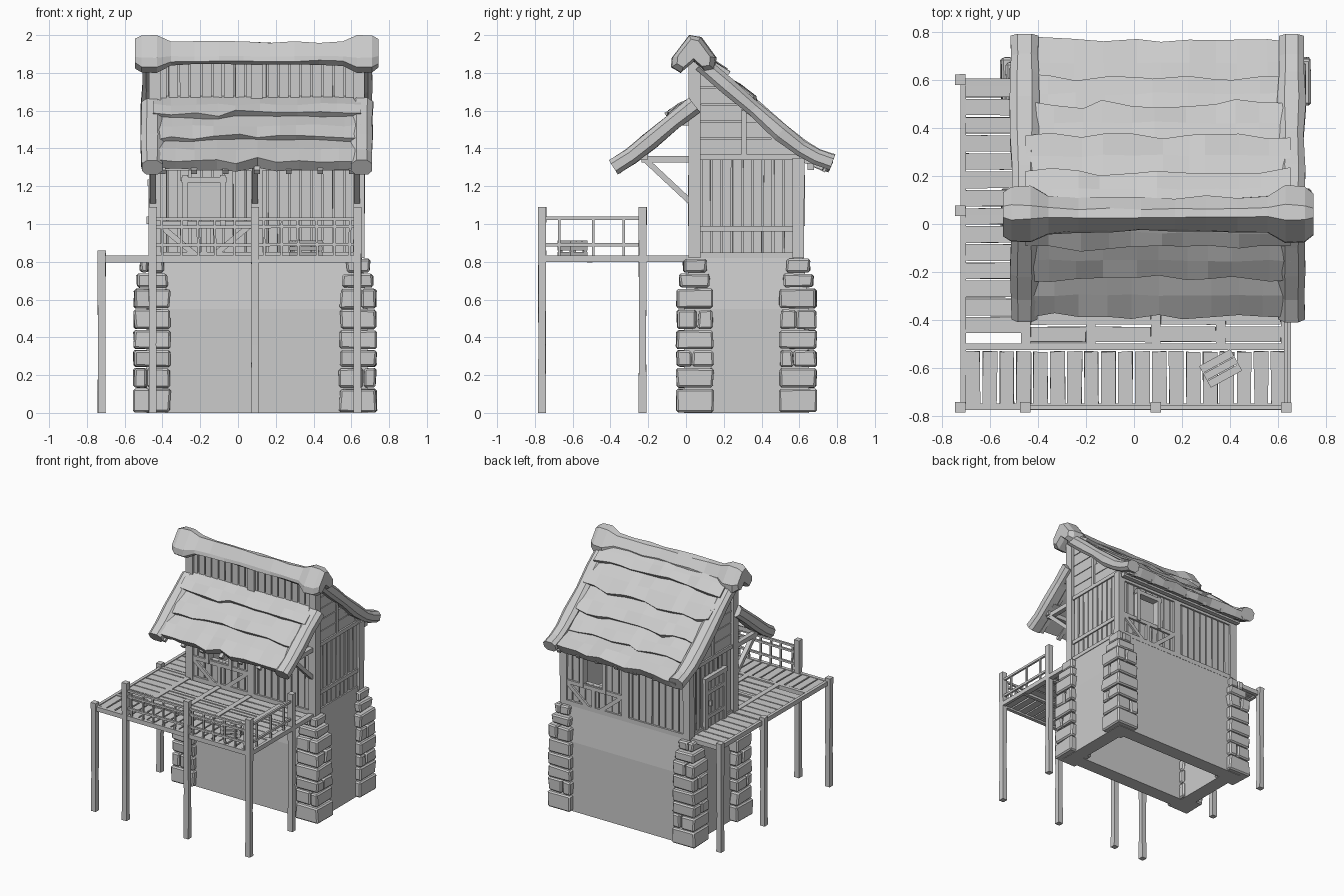
import bpy, bmesh, random
from mathutils import Vector, Matrix
random.seed(4)
CX, CY = 0.1, 0.32            # centre of the house
EX = (-0.455, 0.655)          # x of the two gable ends


def jit(a):
    return random.uniform(-a, a)


class Part:
    """Collects boxes, beams and lofts into one flat-shaded object."""
    def __init__(self, name, matrix=Matrix()):
        self.name, self.m, self.bm = name, matrix, bmesh.new()

    def loft(self, rings):
        vs = [[self.bm.verts.new(p) for p in r] for r in rings]
        n = len(rings[0])
        for a, b in zip(vs, vs[1:]):
            for i in range(n):
                self.bm.faces.new((a[i], a[(i + 1) % n], b[(i + 1) % n], b[i]))
        self.bm.faces.new(vs[0])
        self.bm.faces.new(vs[-1])

    def box(self, x0, x1, y0, y1, z0, z1, j=0):
        self.loft([[(x + jit(j), y + jit(j), z + jit(j) * 0.4) for x, y in
                    ((x0, y0), (x1, y0), (x1, y1), (x0, y1))] for z in (z0, z1)])

    def beam(self, a, b, w, h):
        a, b = Vector(a), Vector(b)
        d = (b - a).normalized()
        s = d.cross(Vector((0, 0, 1)) if abs(d.z) < 0.95 else Vector((1, 0, 0))).normalized()
        u = s.cross(d)
        c = [s * i * w / 2 + u * k * h / 2 for i, k in ((-1, -1), (1, -1), (1, 1), (-1, 1))]
        self.loft([[p + o for o in c] for p in (a, b)])

    def finish(self, bevel=0):
        bmesh.ops.recalc_face_normals(self.bm, faces=self.bm.faces)
        me = bpy.data.meshes.new(self.name)
        self.bm.to_mesh(me)
        self.bm.free()
        ob = bpy.data.objects.new(self.name, me)
        ob.matrix_world = self.m
        bpy.context.collection.objects.link(ob)
        if bevel:
            md = ob.modifiers.new("bevel", 'BEVEL')
            md.width, md.segments = bevel, 1
        return ob


# Hollow stone base: outer skin up, inner skin down, open underneath
p = Part("base_wall")
def rect(ix, z):
    return [(CX + sx * (0.585 - ix), CY + sy * (0.33 - ix), z)
            for sx, sy in ((-1, -1), (1, -1), (1, 1), (-1, 1))]
rings = [[p.bm.verts.new(c) for c in rect(i, z)] for i, z in
         ((0.11, 0.79), (0.11, 0), (0, 0), (0, 0.55), (0.03, 0.82))]
for a, b in zip(rings, rings[1:]):
    for i in range(4):
        p.bm.faces.new((a[i], a[(i + 1) % 4], b[(i + 1) % 4], b[i]))
p.bm.faces.new(rings[0])
p.bm.faces.new(rings[-1])
p.finish()

# Corner stone stacks, alternating whole and split courses
levels = [0, 0.13, 0.24, 0.335, 0.44, 0.55, 0.66, 0.74, 0.82]
for name, cx, cy in (("front_left", -0.455, 0.047), ("front_right", 0.635, 0.047),
                     ("back_left", -0.455, 0.593), ("back_right", 0.635, 0.593)):
    p = Part(name + "_corner_stones")
    for k, (z0, z1) in enumerate(zip(levels, levels[1:])):
        w = (0.097, 0.097, 0.096, 0.097, 0.094, 0.095, 0.08, 0.062)[k]
        s = jit(0.03)
        cuts = [(-w, w)] if k % 3 == 0 else [(-w, s - 0.003), (s + 0.003, w)]
        for a, b in cuts:
            if k % 2:
                p.box(cx + a, cx + b, cy - w, cy + w, z0 + 0.004, z1 - 0.004, 0.006)
            else:
                p.box(cx - w, cx + w, cy + a, cy + b, z0 + 0.004, z1 - 0.004, 0.006)
    p.finish(0.01)


# Long walls: local u along the wall, outer face at y = 0, same layout turned for the back
def long_wall(name, m, top, high):
    W0, W1, Z0, Z1 = -0.38, -0.18, 1.02, 1.23      # window opening
    p = Part(name + "_wall_boards", m)
    for x0, x1, z0, z1 in ((-0.54, W0, 0.82, top), (W1, 0.54, 0.82, top),
                           (W0, W1, 0.82, Z0), (W0, W1, Z1, top)):
        p.box(x0, x1, 0.025, 0.05, z0, z1)
    for i in range(18):
        a = -0.525 + i * 0.0585
        b = a + 0.049
        spans = [(0.84, top)]
        if b > W0 and a < W1:
            spans = [(0.84, Z0), (Z1, top)]
        for z0, z1 in spans:
            p.box(a, b, 0.012, 0.03, z0, z1, 0.002)
    p.finish()
    p = Part(name + "_timber_frame", m)
    for x in (-0.54, 0.54):
        p.box(x - 0.03, x + 0.03, -0.005, 0.055, 0.82, high, 0.002)
    p.box(-0.03, 0.03, -0.003, 0.05, 0.82, top)
    for z in (0.835, 1.30):
        p.box(-0.54, 0.54, -0.002, 0.05, z - 0.018, z + 0.018)
    p.box(-0.54, 0.0, -0.002, 0.05, 0.985, 1.015)
    for x in (W0, W1):
        p.box(x - 0.015, x + 0.015, -0.01, 0.05, 0.99, 1.26)
    p.box(W0 - 0.02, W1 + 0.02, -0.01, 0.05, 1.22, 1.25)
    p.beam((-0.51, 0.008, 0.99), (-0.33, 0.008, 0.84), 0.02, 0.03)
    p.beam((-0.04, 0.008, 0.99), (-0.22, 0.008, 0.84), 0.02, 0.03)
    p.box(-0.295, -0.265, -0.002, 0.03, 0.84, 1.0)
    p.finish()

long_wall("front", Matrix.Translation((CX, 0.02, 0)), 1.87, 1.87)
long_wall("back", Matrix.Translation((CX, 0.62, 0)) @ Matrix.Rotation(3.14159265, 4, 'Z'), 1.35, 1.35)


# Gable walls under the single back slope
def slope_y(z):
    return min(0.6, 0.06 + (1.85 - z) / 0.94)

for name, x, s in (("left", -0.44, -1), ("right", 0.64, 1)):
    p = Part(name + "_gable_boards")
    prof = [(0.03, 0.82), (0.61, 0.82), (0.61, 1.34), (0.06, 1.86), (0.03, 1.86)]
    p.loft([[(x + d * s, y, z) for y, z in prof] for d in (-0.03, -0.005)])
    for i in range(9):
        a = 0.085 + i * 0.0545
        p.box(x - 0.01, x + 0.008 * s + 0.002, a, a + 0.044, 0.84, 1.35, 0.002)
    for z0, z1 in ((1.37, 1.45), (1.455, 1.54), (1.545, 1.63), (1.635, 1.72), (1.725, 1.8)):
        for a, b in ((0.07, 0.295), (0.32, 0.7)):
            e0, e1 = min(b, slope_y(z0)), min(b, slope_y(z1))
            if e1 > a + 0.01:
                p.loft([[(x + d * s, y, z) for y, z in ((a, z0), (e0, z0), (e1, z1), (a, z1))]
                        for d in (-0.01, 0.008)])
    p.finish()
    p = Part(name + "_gable_frame")
    f = sorted((x - 0.03 * s, x + 0.02 * s))
    for z0, z1 in ((0.82, 0.85), (0.96, 0.99), (1.34, 1.37)):
        if not (s < 0 and z0 == 0.96):
            p.box(*f, 0.05, 0.6, z0, z1)
    p.box(*f, 0.295, 0.32, 1.36, 1.6)
    p.finish()

# Door on the left side with frame, battens and handle
p = Part("door")
for i in range(4):
    p.box(-0.465, -0.44, 0.2 + i * 0.05, 0.246 + i * 0.05, 0.835, 1.2)
for y in (0.185, 0.415):
    p.box(-0.475, -0.44, y - 0.018, y + 0.018, 0.83, 1.23)
p.box(-0.48, -0.44, 0.16, 0.44, 1.2, 1.235)
for z in (0.92, 1.11):
    p.box(-0.475, -0.46, 0.2, 0.4, z - 0.015, z + 0.015)
p.box(-0.485, -0.465, 0.36, 0.375, 1.0, 1.04)
p.finish()


# Thatch: each course is a jittered slab lofted along x
def thatch(name, courses, t):
    for k, (a, b) in enumerate(courses):
        p = Part("%s_course_%d" % (name, k + 1))
        a, b = Vector((0, *a)), Vector((0, *b))
        d = (b - a).normalized()
        n = Vector((0, -d.z, d.y)) * (1 if d.y > 0 else -1)
        mid = (a * 0.45 + b * 0.55) + n * 0.006
        rings = []
        for i in range(11):
            off = Vector((-0.45 + i * 0.11 + (jit(0.025) if 0 < i < 10 else 0), 0, 0))
            e, h = d * jit(0.018), n * jit(0.012)
            rings.append([off + q for q in (a, mid + n * jit(0.009), b + e + h,
                          b + e * 1.3 - d * 0.008 - n * t, a - n * t)])
        p.loft(rings)
        p.finish()

thatch("back_roof", [((0.05, 1.92), (0.22, 1.81)), ((0.17, 1.81), (0.37, 1.665)),
                     ((0.32, 1.665), (0.5, 1.53)), ((0.45, 1.53), (0.61, 1.415)),
                     ((0.55, 1.42), (0.765, 1.335))], 0.062)
thatch("porch_roof", [((0.05, 1.68), (-0.1, 1.585)), ((-0.05, 1.585), (-0.23, 1.46)),
                      ((-0.18, 1.46), (-0.385, 1.335))], 0.06)


# Rounded thatch rolls along the gable edges
def edge_roll(name, path):
    for side, x in zip(("left", "right"), EX):
        p = Part(name + "_edge_" + side)
        pts = [Vector((x, y, z)) for y, z in path]
        rings = []
        for i, c in enumerate(pts):
            d = (pts[min(i + 1, len(pts) - 1)] - pts[max(i - 1, 0)]).normalized()
            n = Vector((0, -d.z, d.y)) * (1 if d.y > 0 else -1)
            k = 1 + jit(0.12)
            rings.append([c + Vector((u * 0.056 * k, 0, 0)) + n * v * 0.045 * k for u, v in
                          ((-1, -0.5), (-0.6, -1), (0.6, -1), (1, -0.5), (1, 0.5), (0.5, 1), (-0.5, 1), (-1, 0.5))])
        p.loft(rings)
        p.finish()

edge_roll("back_roof", [(0.08, 1.85), (0.22, 1.73), (0.36, 1.61), (0.5, 1.485), (0.61, 1.4), (0.69, 1.355), (0.775, 1.325)])
edge_roll("porch_roof", [(0.045, 1.63), (-0.07, 1.54), (-0.19, 1.44), (-0.29, 1.36), (-0.385, 1.3)])

# Ridge cap with swollen ends
p = Part("ridge_cap")
prof = [(0.02, 2.0), (0.08, 1.99), (0.16, 1.88), (0.15, 1.82), (0.10, 1.81),
        (0.04, 1.86), (-0.03, 1.8), (-0.08, 1.83), (-0.075, 1.88)]
half = [(0.645, 0.75), (0.61, 0.98), (0.53, 1.0), (0.455, 0.66), (0.33, 0.6), (0.2, 0.62), (0.07, 0.57)]
for_rings = [(-x, k) for x, k in half] + half[::-1]
p.loft([[(CX + x, 0.04 + (y - 0.04) * k + jit(0.005), 1.91 + (z - 1.91) * k + (jit(0.006) if k < 0.9 else 0))
         for y, z in prof] for x, k in for_rings])
p.finish()

# Rafters and purlins below both roofs
p = Part("rafters")
for i in range(7):
    x = -0.4 + i * 0.167
    p.beam((x, 0.1, 1.785), (x, 0.58, 1.36), 0.03, 0.03)
    p.beam((x, 0.58, 1.36), (x, 0.74, 1.285), 0.03, 0.025)
    p.beam((x, 0.03, 1.59), (x, -0.36, 1.275), 0.03, 0.025)
for y, z in ((0.66, 1.305), (-0.22, 1.36), (0.0, 1.54)):
    p.box(-0.46, 0.66, y - 0.018, y + 0.018, z - 0.018, z + 0.018)
p.finish()

# Porch roof brackets
for name, x in (("left", -0.45), ("middle", 0.09), ("right", 0.63)):
    p = Part("porch_bracket_" + name)
    p.box(x - 0.018, x + 0.018, -0.235, 0.03, 1.325, 1.36)
    p.beam((x, 0.02, 1.12), (x, -0.21, 1.335), 0.034, 0.03)
    p.finish()

# Deck: side walk, inner panels and front strip
p = Part("deck_planks")
for i in range(18):
    y = 0.595 - i * 0.0755
    if y > -0.46:
        p.box(-0.71, -0.45, y - 0.068, y, 0.81, 0.828, 0.002)
for i in range(19):
    x = -0.7 + i * 0.0705
    p.box(x, x + 0.06, -0.755, -0.53, 0.81, 0.828, 0.003)
xs = [-0.45, -0.18, 0.09, 0.36, 0.63]
for a, b in zip(xs, xs[1:]):
    for i in range(7):
        y = -0.49 + i * 0.072
        p.box(a + 0.02, b - 0.02, y, y + 0.063, 0.81, 0.826, 0.002)
p.finish()
p = Part("deck_frame")
for x in xs:
    p.box(x - 0.02, x + 0.02, -0.5, 0.02, 0.8, 0.832)
for x0, x1, y in ((-0.72, 0.64, -0.76), (-0.72, 0.64, -0.51), (-0.45, 0.64, -0.23), (-0.72, -0.45, 0.59), (-0.72, -0.45, 0.05)):
    p.box(x0, x1, y - 0.014, y + 0.014, 0.797, 0.832)
for x, y1 in ((-0.71, 0.6), (0.64, 0.02)):
    p.box(x - 0.012, x + 0.012, -0.76, y1, 0.8, 0.834)
p.finish()

# Deck posts, slightly tapered
for k, (x, y, h) in enumerate(((-0.722, -0.762, 0.86), (-0.452, -0.762, 1.09), (0.09, -0.762, 1.09), (0.632, -0.762, 1.09),
                               (0.632, -0.23, 1.09), (-0.722, 0.055, 0.86), (-0.722, 0.6, 0.86))):
    p = Part("deck_post_%d" % (k + 1))
    p.loft([[(x + a * r + jit(0.001), y + b * r + jit(0.001), z) for a, b in ((-1, -1), (1, -1), (1, 1), (-1, 1))]
            for z, r in ((0, 0.021), (h * 0.33, 0.019), (h * 0.66, 0.02), (h, 0.022))])
    p.finish()

# Railings along the front and right edge
p = Part("railing")
for z in (0.89, 0.985, 1.03):
    p.beam((-0.45, -0.762, z + jit(0.004)), (0.63, -0.762, z + jit(0.004)), 0.016, 0.016)
    if z != 0.985:
        p.beam((0.632, -0.76, z), (0.632, -0.23, z), 0.016, 0.018)
for x in (-0.4, -0.3, -0.21, -0.12, -0.02, 0.14, 0.23, 0.32, 0.42, 0.51, 0.59):
    p.beam((x, -0.762, 0.83), (x + jit(0.006), -0.762, 1.035), 0.013, 0.013)
for y in (-0.67, -0.49, -0.33):
    p.beam((0.632, y, 0.83), (0.632, y, 1.035), 0.013, 0.013)
p.finish()

# Slatted crate on the deck
p = Part("crate", Matrix.Translation((0.36, -0.6, 0.828)) @ Matrix.Rotation(0.5, 4, 'Z'))
for z in (0.004, 0.032, 0.06):
    for s in (-1, 1):
        p.box(-0.072, 0.072, s * 0.047 - 0.004, s * 0.047 + 0.004, z, z + 0.02)
        p.box(s * 0.07 - 0.004, s * 0.07 + 0.004, -0.047, 0.047, z, z + 0.02)
for x in (-0.06, 0.06):
    for y in (-0.04, 0.04):
        p.box(x - 0.008, x + 0.008, y - 0.008, y + 0.008, 0, 0.08)
for i in range(3):
    p.box(-0.074, 0.074, -0.05 + i * 0.034, -0.02 + i * 0.034, 0.076, 0.084)
p.finish()
